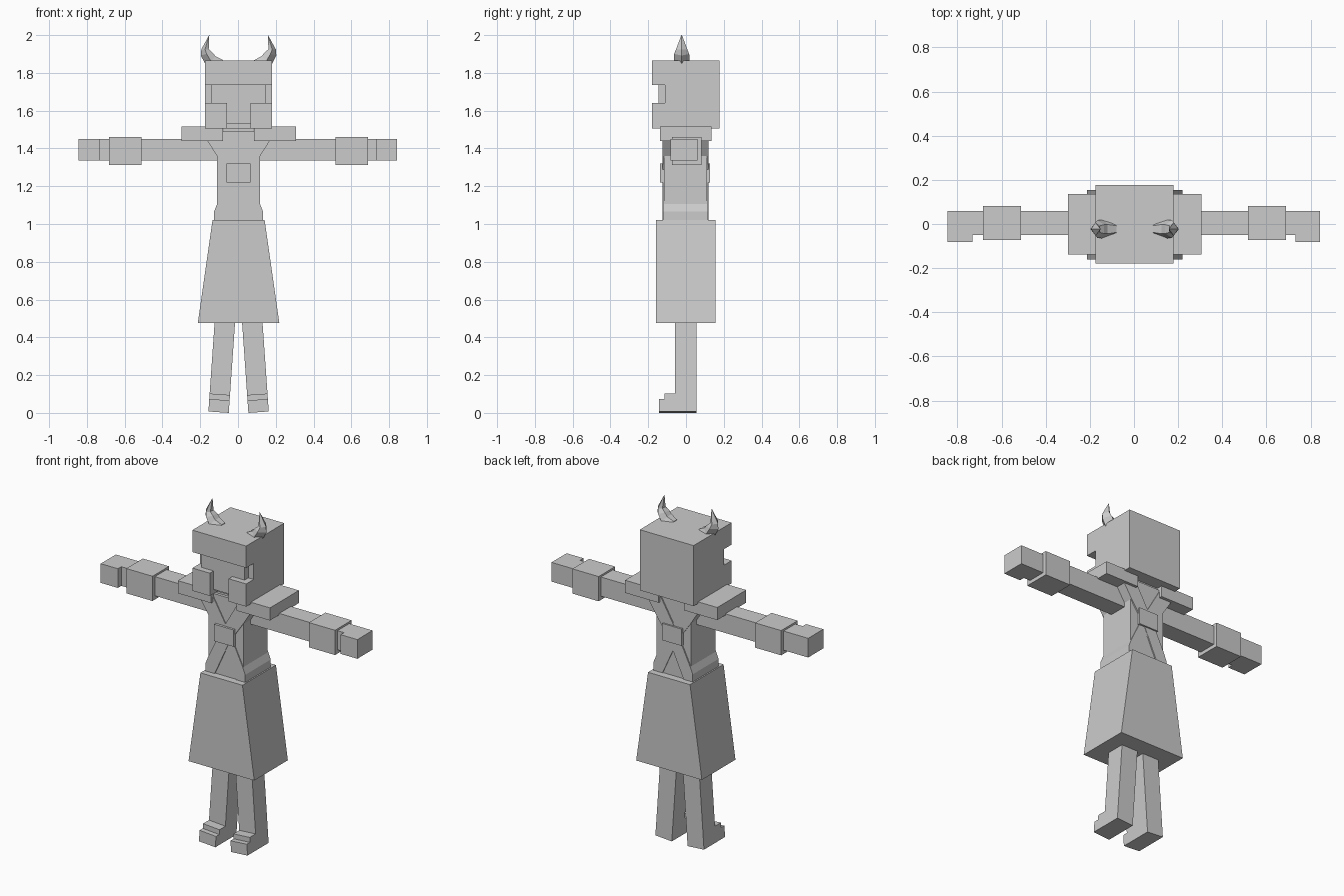
import bpy, bmesh, math
from mathutils import Matrix, Vector

if "Cube" in bpy.data.objects:
    bpy.data.objects.remove(bpy.data.objects["Cube"])

CX = 0.003  # body centre line

grey = bpy.data.materials.new("plain grey")
grey.diffuse_color = (0.6, 0.6, 0.6, 1)
grey.use_nodes = True
grey.node_tree.nodes["Principled BSDF"].inputs["Base Color"].default_value = grey.diffuse_color


def finish(name, bm):
    bmesh.ops.recalc_face_normals(bm, faces=bm.faces)
    me = bpy.data.meshes.new(name)
    bm.to_mesh(me)
    bm.free()
    me.materials.append(grey)
    ob = bpy.data.objects.new(name, me)
    bpy.context.collection.objects.link(ob)
    return ob


def loft(name, rings):
    """Skin a list of equally long point rings and cap both ends."""
    bm = bmesh.new()
    rows = [[bm.verts.new(p) for p in ring] for ring in rings]
    n = len(rows[0])
    for a, b in zip(rows, rows[1:]):
        for i in range(n):
            j = (i + 1) % n
            bm.faces.new((a[i], a[j], b[j], b[i]))
    bm.faces.new(rows[0])
    bm.faces.new(rows[-1])
    return finish(name, bm)


def prism_y(name, pts, y0, y1):
    return loft(name, [[(x, y, z) for x, z in pts] for y in (y0, y1)])


def prism_x(name, pts, x0, x1):
    return loft(name, [[(x, y, z) for y, z in pts] for x in (x0, x1)])


def box(name, x, y, z):
    return prism_y(name, [(x[0], z[0]), (x[1], z[0]), (x[1], z[1]), (x[0], z[1])], *y)


def span(s, a, b):
    return tuple(sorted((CX + s * a, CX + s * b)))


# Helmet: side profile with an eye slit, then a gap between the cheek plates
helmet = prism_x("helmet", [(-.18, 1.505), (-.18, 1.64), (-.11, 1.64), (-.11, 1.735),
                            (-.18, 1.735), (-.18, 1.865), (.177, 1.865), (.177, 1.505)],
                 CX - .177, CX + .177)
cutter = box("gap_cutter", (CX - .062, CX + .062), (-.3, -.11), (1.4, 1.68))
mod = helmet.modifiers.new("gap", "BOOLEAN")
mod.operation, mod.solver, mod.object = "DIFFERENCE", "EXACT", cutter
bpy.context.view_layer.objects.active = helmet
bpy.ops.object.modifier_apply(modifier=mod.name)
bpy.data.objects.remove(cutter)

# Face behind the helmet opening, and neck
box("face", (CX - .142, CX + .142), (-.145, -.10), (1.53, 1.75))
box("neck", (CX - .08, CX + .08), (-.10, .10), (1.45, 1.54))

# Torso and skirt
box("torso", (CX - .114, CX + .114), (-.117, .112), (1.0, 1.49))
prism_y("skirt", [(CX - .216, .475), (CX + .216, .475), (CX + .138, 1.02), (CX - .138, 1.02)],
        -.16, .155)

# Chest and back buckles
box("front_buckle", (CX - .064, CX + .064), (-.137, -.11), (1.22, 1.32))
box("back_buckle", (CX - .064, CX + .064), (.10, .128), (1.22, 1.32))

# Crossing strap outline from one shoulder to the opposite hip
strap = [(-.085, 1.48), (.03, 1.28), (.114, 1.105), (.13, 1.065), (.13, 1.02), (.07, 1.02),
         (-.03, 1.24), (-.114, 1.36), (-.165, 1.44), (-.165, 1.48)]

# Leg side profile with stepped foot, before tilting
leg = [(.055, 0), (.055, .52), (-.058, .52), (-.058, .095), (-.113, .095), (-.113, .066),
       (-.143, .066), (-.143, 0)]

# Horn rings: outer x, z, inner x, z, half depth
horn = [(.08, 1.82, .083, 1.868, .03), (.17, 1.835, .122, 1.888, .042),
        (.2, 1.892, .138, 1.908, .04), (.197, 1.925, .158, 1.925, .03),
        (.157, 1.998, .155, 2.0, .002)]

for side, s in (("left", -1), ("right", 1)):
    # Shoulder pad
    box(side + "_shoulder_pad", span(s, .083, .303), (-.137, .135), (1.44, 1.515))

    # Strap, one a hair deeper so the crossing stays clean
    e = .001 * s
    prism_y(side + "_strap", [(CX - s * x, z) for x, z in strap], -.123 - e, .118 + e)

    # Arm with a fist block at the end, outlined from above
    tip = .845 if s < 0 else .842
    arm = [(.09, -.05), (.732, -.05), (.732, -.082), (tip, -.082), (tip, .06), (.09, .06)]
    loft(side + "_arm", [[(s * x, y, z) for x, y in arm] for z in (1.335, 1.449)])

    # Wrist cuff
    box(side + "_cuff", span(s, .514, .686), (-.073, .082), (1.313, 1.46))

    # Leg, tilted outward around its inner heel
    ob = prism_x(side + "_leg", leg, 0 if s > 0 else -.108, .108 if s > 0 else 0)
    ob.data.transform(Matrix.Translation(Vector((CX + s * .052, 0, 0)))
                      @ Matrix.Rotation(-s * math.radians(-4.0) * -1, 4, "Y"))
    low = min(v.co.z for v in ob.data.vertices)
    ob.data.transform(Matrix.Translation((0, 0, -low)))

    # Horn: pointed outer ridge and flat inner side
    rings = []
    for ox, oz, ix, iz, h in horn:
        mx, mz = (ox + ix) / 2, (oz + iz) / 2
        pts = [(ox, 0, oz), (mx, h, mz), (ix, h * .5, iz), (ix, -h * .5, iz), (mx, -h, mz)]
        rings.append([(CX + s * x, y - .023, z) for x, y, z in pts])
    loft(side + "_horn", rings)
